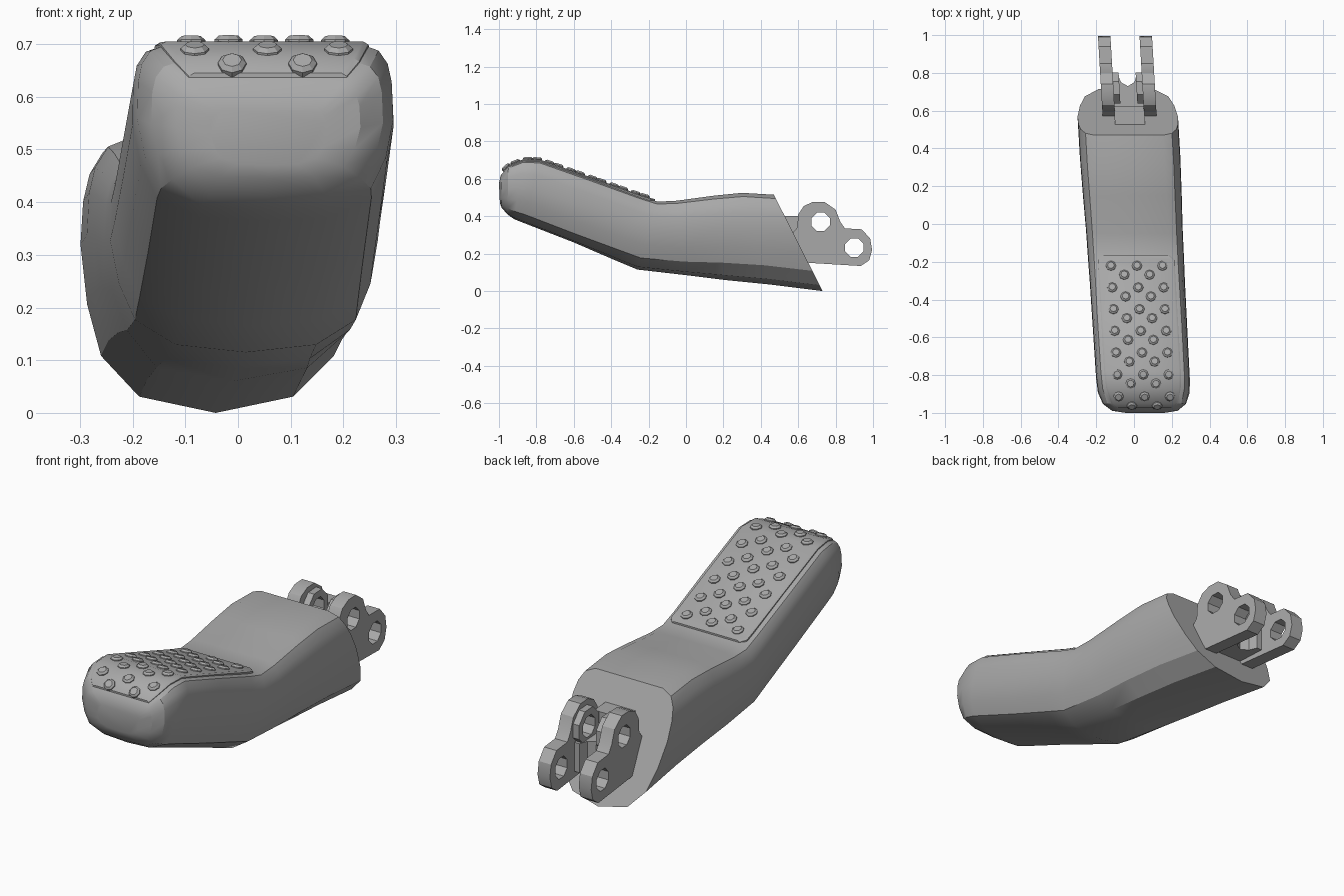
import bpy, bmesh, math
from mathutils import Vector

if "Cube" in bpy.data.objects:
    bpy.data.objects.remove(bpy.data.objects["Cube"])

metal = bpy.data.materials.new("grey_metal")
metal.diffuse_color = (0.40, 0.40, 0.40, 1)
metal.use_nodes = True
metal.node_tree.nodes["Principled BSDF"].inputs["Base Color"].default_value = metal.diffuse_color


def skew(x, y, z):
    # the whole part drifts sideways along its length
    return Vector((x - 0.058 * y, y, z))


def finish(name, bm, angle=30):
    bmesh.ops.recalc_face_normals(bm, faces=bm.faces)
    me = bpy.data.meshes.new(name)
    bm.to_mesh(me)
    bm.free()
    me.materials.append(metal)
    ob = bpy.data.objects.new(name, me)
    bpy.context.collection.objects.link(ob)
    bpy.ops.object.select_all(action='DESELECT')
    ob.select_set(True)
    bpy.context.view_layer.objects.active = ob
    bpy.ops.object.shade_smooth_by_angle(angle=math.radians(angle))
    return ob


def loft(name, rings, angle=30):
    bm = bmesh.new()
    rows = [[bm.verts.new(p) for p in r] for r in rings]
    n = len(rows[0])
    for a, b in zip(rows, rows[1:]):
        for i in range(n):
            j = (i + 1) % n
            bm.faces.new((a[i], a[j], b[j], b[i]))
    bm.faces.new(rows[0])
    bm.faces.new(rows[-1])
    return finish(name, bm, angle)


# Main body: top y, top z, bottom y, bottom z, half width
stations = [
    (-1.0, .575, -.995, .47, .11), (-.99, .62, -.985, .445, .175),
    (-.95, .665, -.955, .41, .22), (-.87, .697, -.92, .385, .243),
    (-.78, .695, -.87, .365, .248), (-.5, .597, -.6, .26, .25),
    (-.24, .505, -.38, .165, .252), (-.15, .478, -.26, .115, .254),
    (-.05, .483, 0, .085, .256), (.15, .51, .2, .06, .262),
    (.30, .525, .45, .035, .266), (.47, .515, .73, 0, .266)]
front_half = [(0, 0), (.5, .02), (.82, .13), (.94, .32), (1, .55), (.99, .78),
              (.96, .89), (.89, .97), (.78, 1)]
rear_half = [(0, 0), (.55, .06), (.83, .21), (.94, .40), (1, .62), (.99, .78),
             (.95, .88), (.86, .96), (.68, 1)]
rings = []
for ty, tz, by, bz, hw in stations:
    t = min(1, max(0, (ty + .5) / .7))
    half = [(a[0] + (b[0] - a[0]) * t, a[1] + (b[1] - a[1]) * t)
            for a, b in zip(front_half, rear_half)]
    outline = half + [(-u, v) for u, v in reversed(half[1:])]
    rings.append([skew(u * hw, by + (ty - by) * v, bz + (tz - bz) * v)
                  for u, v in outline])
loft("pedal_body", rings, 28)


def top_z(y):
    for a, b in zip(stations, stations[1:]):
        if a[0] <= y <= b[0]:
            return a[1] + (b[1] - a[1]) * (y - a[0]) / (b[0] - a[0])
    return stations[-1][1]


# Thin grip pad following the top surface
rings = []
for y, w in ((-.975, .15), (-.95, .175), (-.87, .197), (-.78, .203),
             (-.5, .203), (-.24, .203), (-.19, .203), (-.165, .18)):
    z = top_z(y)
    rings.append([skew(x, y, z + d) for x, d in
                  ((-w, -.02), (w, -.02), (w, .002), (w - .01, .008),
                   (.01 - w, .008), (-w, .002))])
loft("grip_pad", rings)

# Grip studs in alternating rows of three and two
bm = bmesh.new()
for row in range(7):
    y3 = -.222 - row * .115
    spots = [(x, y3) for x in (-.135, .003, .138)]
    spots += [(x, y3 - .048) for x in (-.067, .067)]
    for x, y in spots:
        slope = (top_z(y + .02) - top_z(y - .02)) / .04
        n = Vector((0, -slope, 1)).normalized()
        c = skew(x, y, top_z(y) + .006)
        side, along = Vector((1, 0, 0)), n.cross(Vector((1, 0, 0)))
        loops = [[bm.verts.new(c + n * h + r * (side * math.cos(k * math.pi / 4)
                  + along * math.sin(k * math.pi / 4))) for k in range(8)]
                 for r, h in ((.027, -.012), (.027, .006), (.018, .014))]
        for a, b in zip(loops, loops[1:]):
            for k in range(8):
                bm.faces.new((a[k], a[(k + 1) % 8], b[(k + 1) % 8], b[k]))
        bm.faces.new(loops[-1])
finish("grip_studs", bm)


def ring(y, z, r, n=8):
    return [(y + r * math.cos((k + .5) * 2 * math.pi / n),
             z + r * math.sin((k + .5) * 2 * math.pi / n)) for k in range(n)]


def plate(name, loops, x0, x1):
    # side outline with holes, given thickness across x
    cu = bpy.data.curves.new(name, 'CURVE')
    cu.dimensions, cu.fill_mode = '2D', 'BOTH'
    cu.extrude = abs(x1 - x0) / 2
    for pts in loops:
        s = cu.splines.new('POLY')
        s.points.add(len(pts) - 1)
        for p, (a, b) in zip(s.points, pts):
            p.co = (a, b, 0, 1)
        s.use_cyclic_u = True
    tmp = bpy.data.objects.new(name + "_curve", cu)
    bpy.context.collection.objects.link(tmp)
    bpy.context.view_layer.update()
    me = bpy.data.meshes.new_from_object(
        tmp.evaluated_get(bpy.context.evaluated_depsgraph_get()))
    bpy.data.objects.remove(tmp)
    bm = bmesh.new()
    bm.from_mesh(me)
    bmesh.ops.remove_doubles(bm, verts=bm.verts, dist=1e-5)
    for v in bm.verts:
        v.co = skew(v.co.z + (x0 + x1) / 2, v.co.x, v.co.y)
    finish(name, bm)


# Hinge bracket: two lobed plates with bosses around the upper hole
lobes = [(.50, .31), (.57, .31), (.595, .34), (.60, .41), (.63, .455),
         (.68, .477), (.74, .477), (.80, .435), (.825, .37), (.85, .335),
         (.94, .33), (.985, .28), (.995, .22), (.98, .165), (.935, .134),
         (.67, .15), (.50, .16)]
upper, lower = ring(.72, .37, .053), ring(.90, .232, .053)
for label, s in (("left", -1), ("right", 1)):
    plate(label + "_hinge_plate", [lobes, upper, lower],
          .01 + s * .077, .01 + s * .143)
    plate(label + "_hinge_boss", [ring(.72, .37, .088), upper],
          .01 + s * .045, .01 + s * .078)


# Web joining the plates, with a hollowed rear edge
def web(name, plan, z0, z1):
    loft(name, [[skew(x + .01, y, z) for x, y in plan] for z in (z0, z1)])


web("bracket_web", [(-.08, .45), (.08, .45), (.08, .79), (.05, .79),
                    (.035, .75), (0, .73), (-.035, .75), (-.05, .79),
                    (-.08, .79)], .17, .31)
web("bracket_step", [(-.08, .45), (.08, .45), (.08, .625), (-.08, .625)],
    .25, .40)
